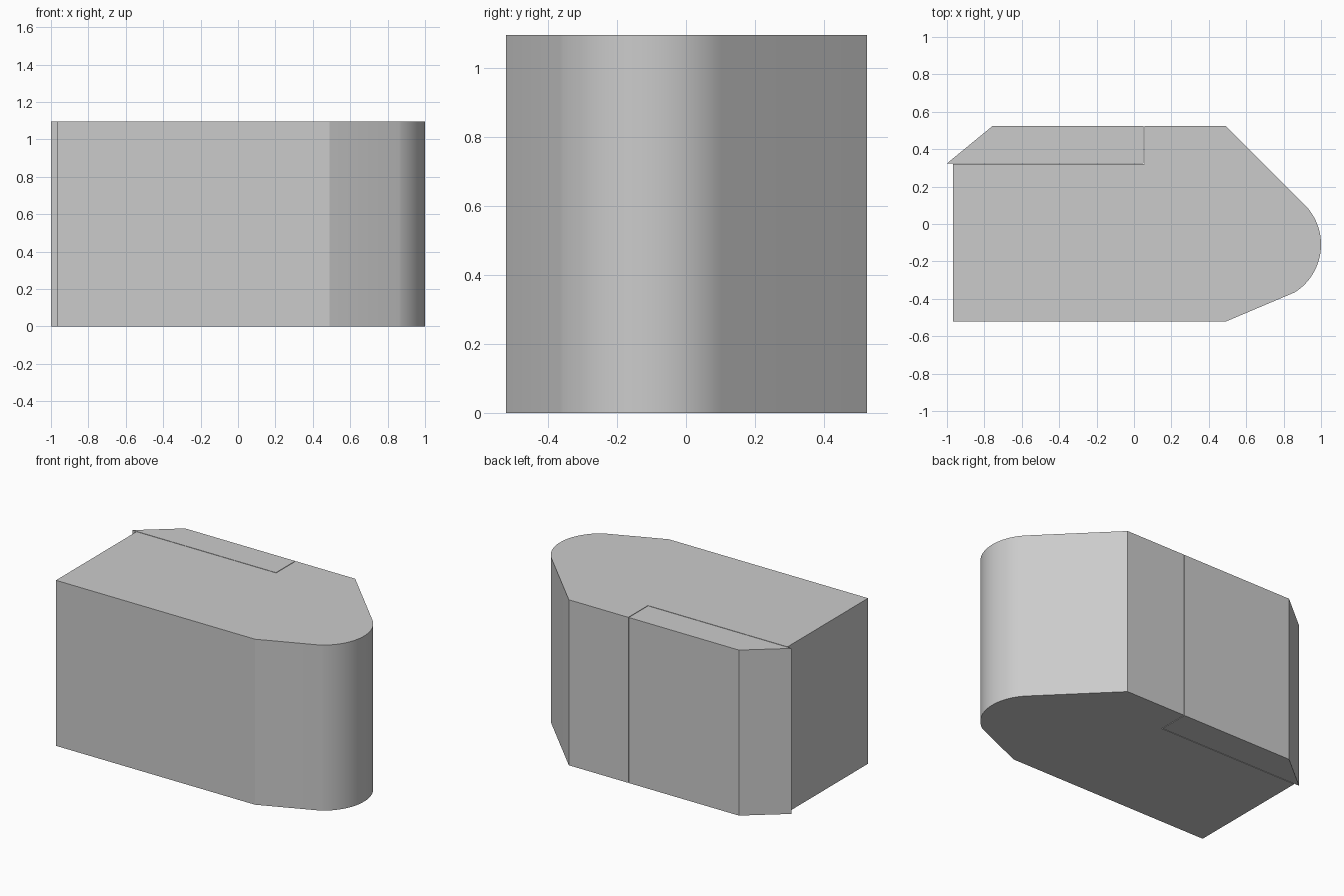
import bpy, bmesh, math

HEIGHT = 1.095
SEAM = 0.004

cube = bpy.data.objects.get("Cube")
if cube:
    bpy.data.objects.remove(cube, do_unlink=True)

grey = bpy.data.materials.new("plain_grey")
grey.use_nodes = True
colour = (0.6, 0.6, 0.6, 1)
grey.diffuse_color = colour
grey.node_tree.nodes["Principled BSDF"].inputs["Base Color"].default_value = colour


def prism(name, outline):
    """Extrude a plan outline upward from the ground."""
    bm = bmesh.new()
    base = bm.faces.new([bm.verts.new((x, y, 0)) for x, y in outline])
    top = bmesh.ops.extrude_face_region(bm, geom=[base])["geom"]
    bmesh.ops.translate(bm, vec=(0, 0, HEIGHT),
                        verts=[g for g in top if isinstance(g, bmesh.types.BMVert)])
    bmesh.ops.recalc_face_normals(bm, faces=bm.faces)
    mesh = bpy.data.meshes.new(name)
    bm.to_mesh(mesh)
    bm.free()
    mesh.materials.append(grey)
    ob = bpy.data.objects.new(name, mesh)
    bpy.context.collection.objects.link(ob)
    bpy.ops.object.select_all(action="DESELECT")
    ob.select_set(True)
    bpy.context.view_layer.objects.active = ob
    bpy.ops.object.shade_smooth_by_angle(angle=math.radians(15))
    return ob


# Rounded nose arc
radius, start, end, steps = 0.303, -57.3, 44, 32
nose = []
for i in range(steps + 1):
    a = math.radians(start + (end - start) * i / steps)
    nose.append((1 - radius + radius * math.cos(a), -0.11 + radius * math.sin(a)))

# Main block with a corner step cut away for the insert
back, step_x, step_y = 0.525, 0.055, 0.32
prism("main_block", [(-0.967, -0.522), (0.49, -0.522)] + nose +
      [(0.49, back), (step_x, back), (step_x, step_y), (-0.967, step_y)])

# Insert with an angled end overhanging the block
prism("back_insert", [(-1, step_y + SEAM), (step_x - SEAM, step_y + SEAM),
                      (step_x - SEAM, back), (-0.755, back)])
